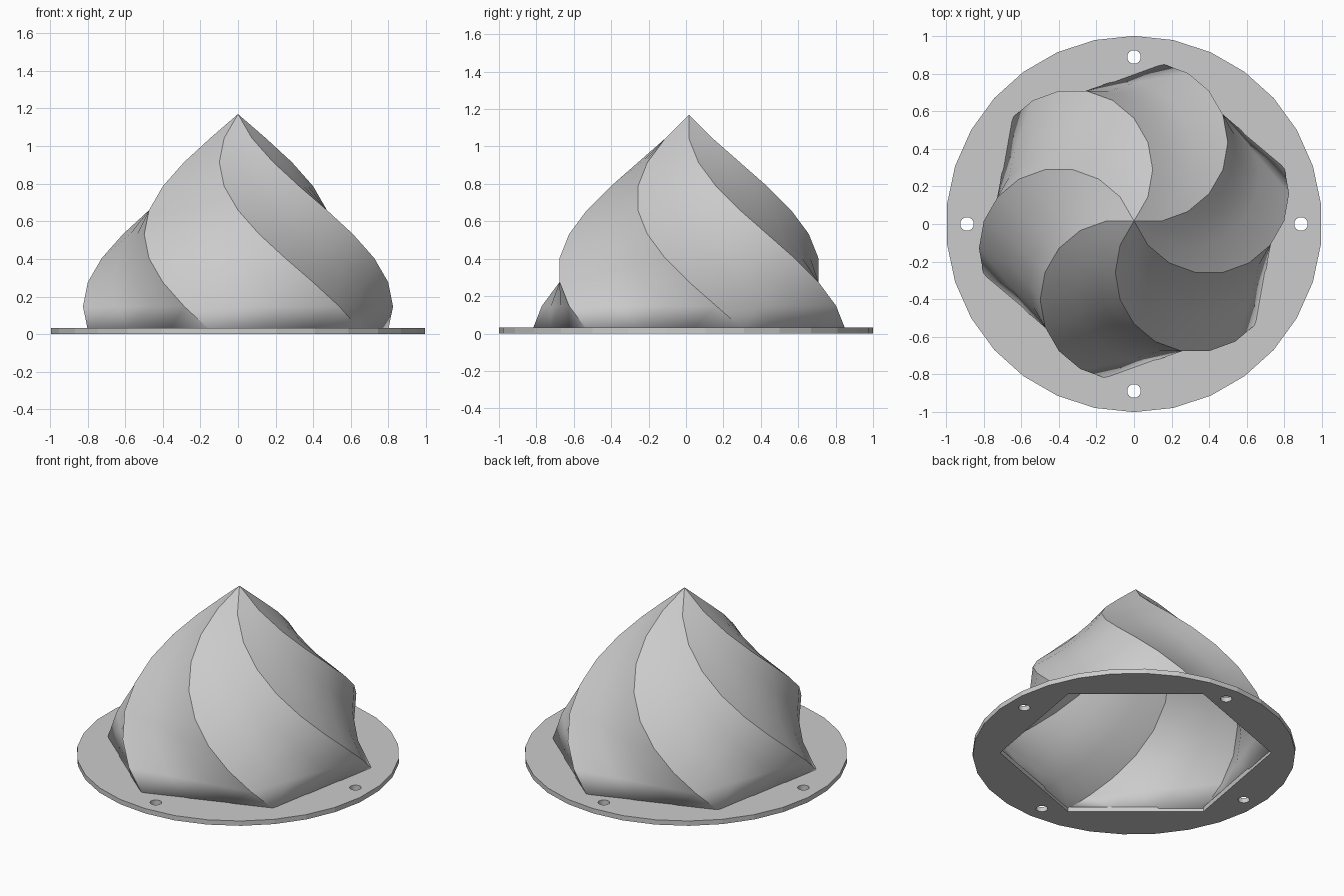
import bpy, bmesh
from math import cos, sin, radians, pi
from mathutils import Vector

cube = bpy.data.objects.get("Cube")
if cube:
    bpy.data.objects.remove(cube, do_unlink=True)

CENTRE_Y = 0.016      # the dome sits slightly behind the plate centre
BASE_R, BASE_Z, TOP_Z = 0.85, 0.02, 1.17
LEVELS, SIDES, CUTS = 9, 6, 3
START, TWIST = 140, 10
PLATE_H = 0.033

grey = bpy.data.materials.new("light grey")
grey.use_nodes = True
colour = (0.6, 0.6, 0.6, 1)
grey.diffuse_color = colour
grey.node_tree.nodes["Principled BSDF"].inputs["Base Color"].default_value = colour


def add_object(name, bm):
    mesh = bpy.data.meshes.new(name)
    bm.to_mesh(mesh)
    bm.free()
    mesh.materials.append(grey)
    obj = bpy.data.objects.new(name, mesh)
    bpy.context.collection.objects.link(obj)
    return obj


def polygon(radius, sides, start, x=0, y=0, z=0):
    angles = [radians(start) + 2 * pi * i / sides for i in range(sides)]
    return [Vector((x + radius * cos(a), y + radius * sin(a), z)) for a in angles]


# Twisted dome: hexagons that turn and shrink along a cosine profile
bm = bmesh.new()
rings = []
for k in range(LEVELS):
    z = BASE_Z + (TOP_Z - BASE_Z) * k / LEVELS
    radius = BASE_R * cos(pi / 2 * k / LEVELS)
    corners = polygon(radius, SIDES, START - TWIST * k, 0, CENTRE_Y, z)
    rings.append([bm.verts.new(a.lerp(corners[(i + 1) % SIDES], j / CUTS))
                  for i, a in enumerate(corners) for j in range(CUTS)])
apex = bm.verts.new((0, CENTRE_Y, TOP_Z))
n = SIDES * CUTS
for low, high in zip(rings, rings[1:]):
    for i in range(n):
        j = (i + 1) % n
        bm.faces.new((low[i], low[j], high[j], high[i]))
for i in range(n):
    bm.faces.new((rings[-1][i], rings[-1][(i + 1) % n], apex))

# Smooth flutes with sharp spiral ridges
for f in bm.faces:
    f.smooth = True
for low, high in zip(rings, rings[1:] + [[apex] * n]):
    for i in range(0, n, CUTS):
        bm.edges.get((low[i], high[i])).smooth = False
dome = add_object("twisted_dome", bm)
shell = dome.modifiers.new("thin shell", 'SOLIDIFY')
shell.thickness = 0.008
shell.offset = -1

# Round mounting plate with a hexagonal opening and four screw holes
bm = bmesh.new()
outlines = [polygon(1, 30, 90), polygon(BASE_R - 0.01, SIDES, START, 0, CENTRE_Y)]
outlines += [polygon(0.036, 24, 0, *c) for c in polygon(0.888, 4, 0)]
edges = []
for points in outlines:
    verts = [bm.verts.new(p) for p in points]
    edges += [bm.edges.new((v, verts[i - 1])) for i, v in enumerate(verts)]
bmesh.ops.triangle_fill(bm, edges=edges, use_beauty=True)
grown = bmesh.ops.extrude_face_region(bm, geom=bm.faces[:], use_keep_orig=True)
top = [g for g in grown["geom"] if isinstance(g, bmesh.types.BMVert)]
bmesh.ops.translate(bm, verts=top, vec=(0, 0, PLATE_H))
bmesh.ops.recalc_face_normals(bm, faces=bm.faces[:])
add_object("mounting_plate", bm)
